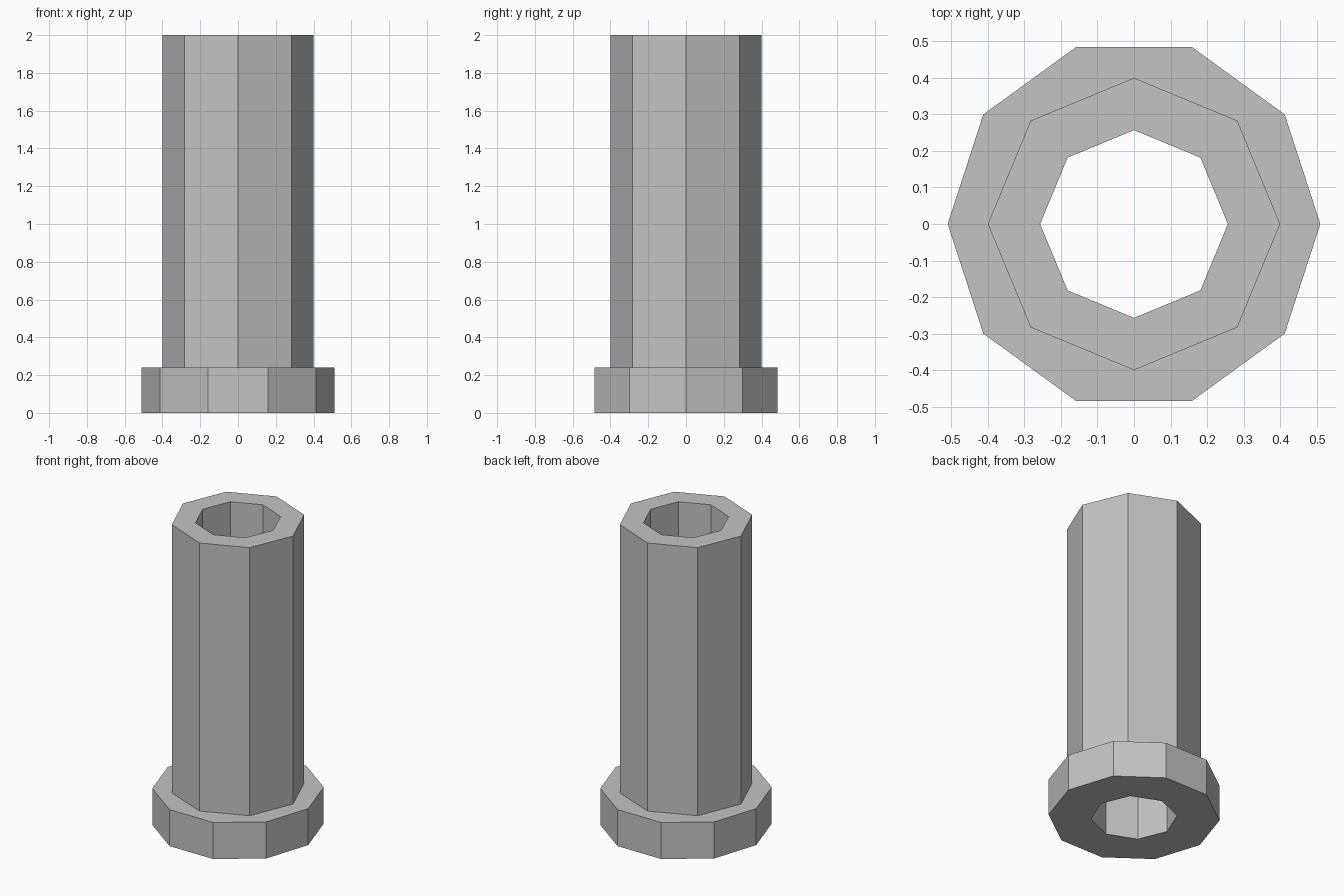
import bpy
import bmesh
from math import cos, sin, tau

cube = bpy.data.objects.get("Cube")
if cube:
    bpy.data.objects.remove(cube, do_unlink=True)

HEIGHT, FLANGE_HEIGHT = 2.0, 0.24
FLANGE_RADIUS, TUBE_RADIUS, BORE_RADIUS = 0.51, 0.40, 0.257

steel = bpy.data.materials.new("grey_metal")
steel.use_nodes = True
grey = (0.55, 0.55, 0.55, 1)
steel.diffuse_color = grey
steel.node_tree.nodes["Principled BSDF"].inputs["Base Color"].default_value = grey

bm = bmesh.new()


def ring(sides, radius, z):
    """Closed loop of edges around the z axis."""
    verts = [bm.verts.new((radius * cos(tau * i / sides),
                           radius * sin(tau * i / sides), z))
             for i in range(sides)]
    return [bm.edges.new((verts[i - 1], verts[i])) for i in range(sides)]


def wall(lower, upper):
    bmesh.ops.bridge_loops(bm, edges=lower + upper)


def flat_ring(outer, inner):
    bmesh.ops.triangle_fill(bm, edges=outer + inner, use_beauty=True)


# Ten-sided flange, eight-sided tube and bore
flange_bottom = ring(10, FLANGE_RADIUS, 0)
flange_top = ring(10, FLANGE_RADIUS, FLANGE_HEIGHT)
tube_bottom = ring(8, TUBE_RADIUS, FLANGE_HEIGHT)
tube_top = ring(8, TUBE_RADIUS, HEIGHT)
bore_bottom = ring(8, BORE_RADIUS, 0)
bore_top = ring(8, BORE_RADIUS, HEIGHT)

# Upright walls
wall(flange_bottom, flange_top)
wall(tube_bottom, tube_top)
wall(bore_bottom, bore_top)

# Flat rims
flat_ring(flange_bottom, bore_bottom)
flat_ring(flange_top, tube_bottom)
flat_ring(tube_top, bore_top)

bmesh.ops.recalc_face_normals(bm, faces=bm.faces[:])
mesh = bpy.data.meshes.new("flanged_tube")
bm.to_mesh(mesh)
bm.free()
mesh.materials.append(steel)
bpy.context.collection.objects.link(bpy.data.objects.new("flanged_tube", mesh))
